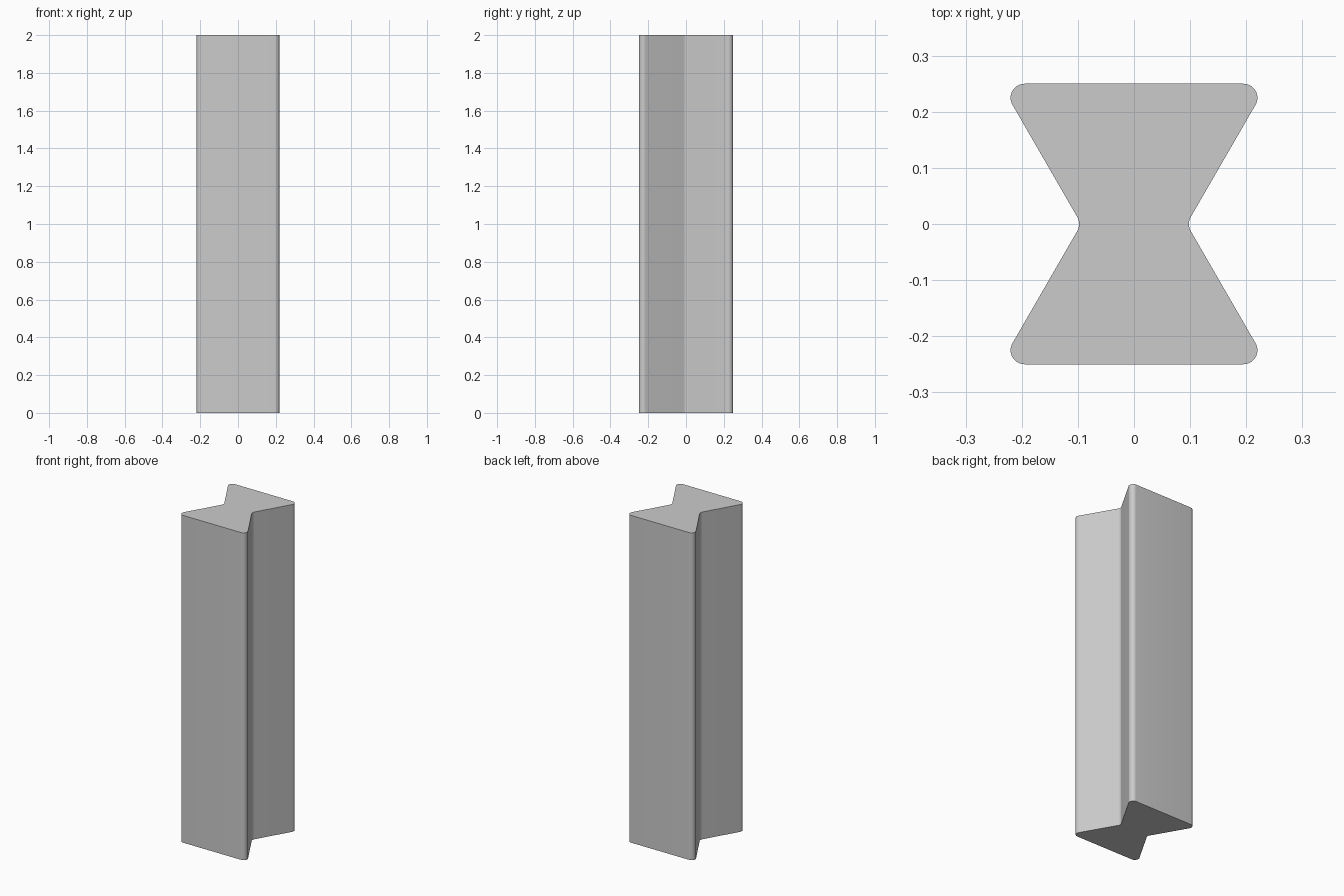
import bpy, bmesh
from math import cos, sin, radians, sqrt

cube = bpy.data.objects.get("Cube")
if cube:
    bpy.data.objects.remove(cube, do_unlink=True)

HEIGHT = 2.0
RADIUS = 0.025           # rounding of corners and waist
CORNER = (0.195, 0.225)  # centre of a corner rounding
STEPS = 12


def arc(cx, cy, start, end):
    """Points along a rounding, angles in degrees."""
    angles = [radians(start + (end - start) * i / STEPS) for i in range(STEPS + 1)]
    return [(cx + RADIUS * cos(a), cy + RADIUS * sin(a)) for a in angles]


# Waist rounding centre, tangent to both 60 degree flanks
flank_x = CORNER[0] + RADIUS * cos(radians(30))
flank_y = CORNER[1] - RADIUS * sin(radians(30))
waist_x = flank_x - flank_y / sqrt(3) + RADIUS / cos(radians(30))

# Right half of the profile, then the same half turned to the left
half = arc(CORNER[0], -CORNER[1], -90, 30)
half += arc(waist_x, 0, 210, 150)
half += arc(CORNER[0], CORNER[1], -30, 90)
profile = half + [(-x, -y) for x, y in half]

# Extrude the profile into a bar
bm = bmesh.new()
base = bm.faces.new([bm.verts.new((x, y, 0)) for x, y in profile])
top = bmesh.ops.extrude_face_region(bm, geom=[base], use_keep_orig=True)
verts = [v for v in top["geom"] if isinstance(v, bmesh.types.BMVert)]
bmesh.ops.translate(bm, verts=verts, vec=(0, 0, HEIGHT))
bmesh.ops.recalc_face_normals(bm, faces=bm.faces)
mesh = bpy.data.meshes.new("double_dovetail_key")
bm.to_mesh(mesh)
bm.free()
key = bpy.data.objects.new("double_dovetail_key", mesh)
bpy.context.collection.objects.link(key)

# Plain grey material
grey = bpy.data.materials.new("light_grey")
grey.use_nodes = True
colour = (0.6, 0.6, 0.6, 1)
grey.diffuse_color = colour
grey.node_tree.nodes["Principled BSDF"].inputs["Base Color"].default_value = colour
mesh.materials.append(grey)

# Smooth roundings, sharp end rims
bpy.ops.object.select_all(action="DESELECT")
key.select_set(True)
bpy.context.view_layer.objects.active = key
bpy.ops.object.shade_smooth_by_angle(angle=radians(30))
